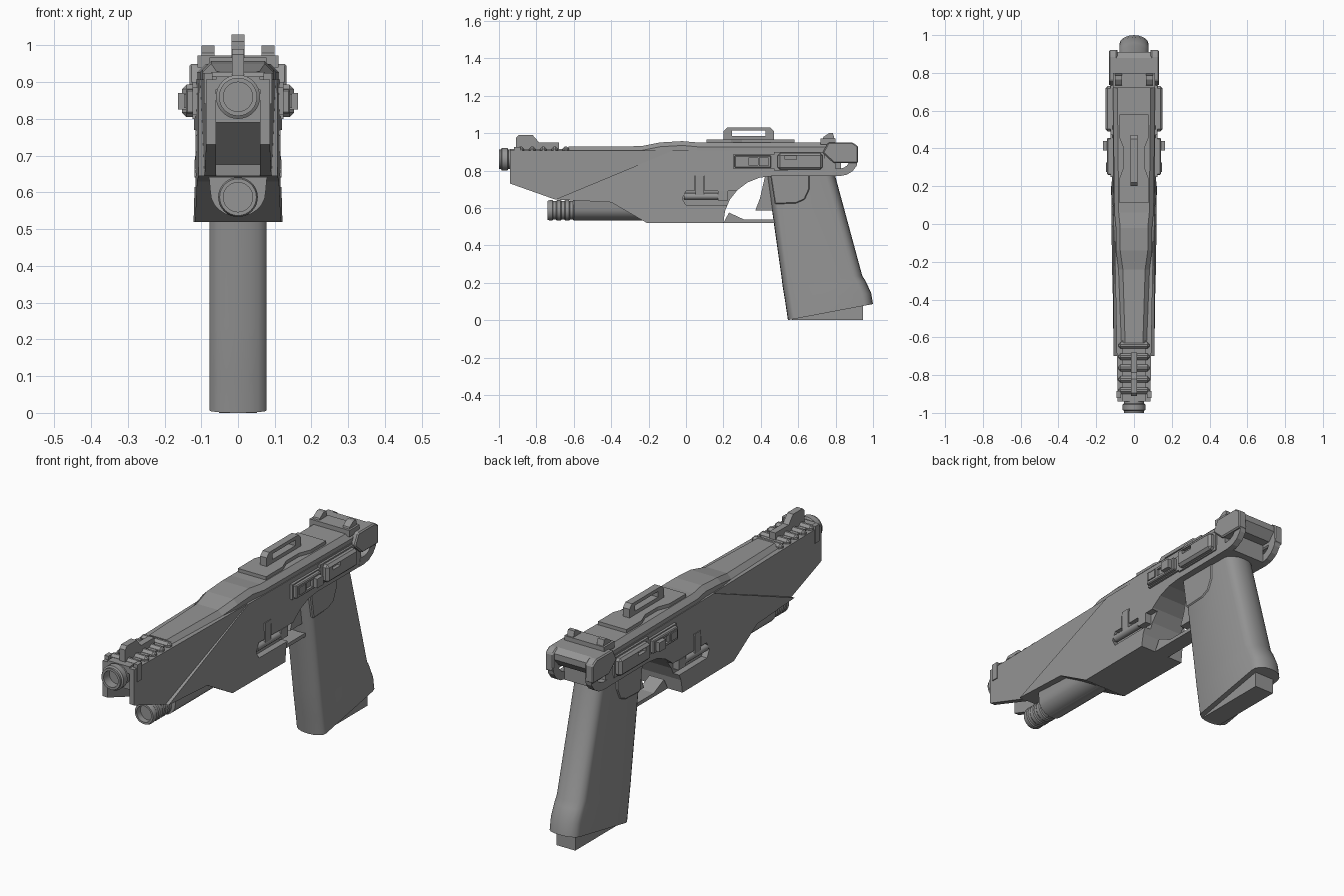
import bpy, bmesh, math
from math import sin, cos, pi

if "Cube" in bpy.data.objects:
    bpy.data.objects.remove(bpy.data.objects["Cube"])

shade = (.3, .3, .3, 1)
grey = bpy.data.materials.new("gunmetal grey")
grey.use_nodes = True
grey.diffuse_color = shade
grey.node_tree.nodes["Principled BSDF"].inputs["Base Color"].default_value = shade

# Shared landmark heights and widths
deck, slide_top, frame, belly = .907, .95, .77, .52
core, grip_half = .07, .078
bore_height, tube_height, lever_height = .86, .587, .662


def finish(name, bm, smooth=False, bevel=0):
    bmesh.ops.recalc_face_normals(bm, faces=bm.faces)
    mesh = bpy.data.meshes.new(name)
    bm.to_mesh(mesh)
    bm.free()
    mesh.materials.append(grey)
    ob = bpy.data.objects.new(name, mesh)
    bpy.context.collection.objects.link(ob)
    if bevel:
        mod = ob.modifiers.new("chamfer", "BEVEL")
        mod.width, mod.segments, mod.limit_method = bevel, 1, "ANGLE"
    if smooth:
        bpy.ops.object.select_all(action="DESELECT")
        ob.select_set(True)
        bpy.context.view_layer.objects.active = ob
        bpy.ops.object.shade_smooth_by_angle(angle=math.radians(35))
    return ob


def skin(bm, rings):
    """Bridge equal rings of points and cap both ends."""
    rows = [[bm.verts.new(point) for point in ring] for ring in rings]
    count = len(rows[0])
    for low, high in zip(rows, rows[1:]):
        for i in range(count):
            j = (i + 1) % count
            bm.faces.new((low[i], low[j], high[j], high[i]))
    bm.faces.new(rows[0])
    bm.faces.new(reversed(rows[-1]))


def loft(name, rings, smooth=False):
    bm = bmesh.new()
    skin(bm, rings)
    return finish(name, bm, smooth)


def prism(name, outline, outer, inner=None, bevel=0):
    """Side outline (y, z) across the middle, or a mirrored pair when inner is given."""
    width = outer if callable(outer) else (lambda y, z: outer)
    bm = bmesh.new()
    for side in ((1,) if inner is None else (1, -1)):
        skin(bm, [[(side * width(y, z), y, z) for y, z in outline],
                  [(side * (-width(y, z) if inner is None else inner), y, z) for y, z in outline]])
    return finish(name, bm, bevel=bevel)


def box(name, y_range, z_range, outer, inner=None, bevel=0):
    (front, back), (low, high) = y_range, z_range
    outline = [(front, low), (back, low), (back, high), (front, high)]
    return prism(name, outline, outer, inner, bevel)


def lathe(name, profile, height, x=0, sides=32):
    """Revolve (y, radius) pairs around a line along y."""
    angles = [math.tau * i / sides for i in range(sides)]
    return loft(name, [[(x + r * cos(a), y, height + r * sin(a)) for a in angles]
                       for y, r in profile], smooth=True)


def cut(target, cutter):
    mod = target.modifiers.new("cut", "BOOLEAN")
    mod.operation, mod.object, mod.solver = "DIFFERENCE", cutter, "EXACT"
    cutter.hide_render = True
    cutter.hide_set(True)


def rear_width(y, z):
    """Receiver flares gently to the back and to the bottom."""
    return .112 + .01 * y - .03 * (z - .75)


def front_width(y, z):
    return .1 + .018 * (y + .2)


# Main receiver with a curved trigger arch
arch_steps = [pi / 2 * i / 6 for i in range(7)]
arch = [(.46 - .26 * sin(a), belly + (frame - belly) * cos(a)) for a in arch_steps]
receiver = prism("receiver", [(-.7, .645), (-.07, deck), (.8, deck), (.8, frame)] + arch
                 + [(-.21, belly), (-.4, .63)], rear_width)

# Lever set into a recess on each side
lever_slot = (.045, .1)
cut(receiver, prism("lever_recess_cutter", [
    (-.02, .65), (0, .615), (.3, .615), (.3, .69), (lever_slot[1], .69), (lever_slot[1], frame),
    (lever_slot[0], frame), (lever_slot[0], .69), (0, .69)], outer=.2, inner=.085))
for label, side in (("left", 1), ("right", -1)):
    lathe(label + "_lever_rod", [(-.01, .018), (.22, .018)], lever_height, x=side * .1, sides=12)
box("lever_posts", (.05, .095), (lever_height, frame), outer=.116, inner=.08)
box("lever_collars", (.17, .225), (.64, .69), outer=.118, inner=.08)

# Forward shell and the core between its cheeks
prism("forward_cheeks", [(-.94, deck), (-.94, .73), (-.7, .645), (-.3, .645), (-.07, deck)],
      front_width, inner=.06)
prism("forward_core", [(-.92, .9), (-.92, .79), (-.75, .79), (-.6, .65), (-.1, .65), (-.1, .9)], core)
box("cheek_notch_plates", (-.92, -.885), (.84, .925), outer=.092, inner=core)


# Chamfered slide on top
def slide_ring(y, half, top, chamfer=.023):
    side = [(half, .89), (half, top - chamfer), (half - chamfer, top)]
    return [(x, y, z) for x, z in side] + [(-x, y, z) for x, z in reversed(side)]


loft("slide", [slide_ring(-.63, core, .927), slide_ring(-.24, .082, .93),
               slide_ring(-.14, .096, slide_top), slide_ring(-.02, .096, .957),
               slide_ring(.06, .104, slide_top), slide_ring(.8, .112, slide_top)])

# Ribbed rail and front sight
box("rail_core", (-.94, -.6), (.88, .915), outer=.06)
for i in range(5):
    start = -.9 + i * .06
    box(f"rail_rib_{i + 1}", (start, start + .035), (.88, .928), outer=.083, bevel=.012)
prism("front_sight", [(-.91, .9), (-.91, .975), (-.895, .99), (-.82, .99),
                      (-.785, slide_top), (-.68, slide_top), (-.68, .9)], outer=.016)

# Hollow muzzle
rim, collar, bore = .052, .06, .04
lathe("muzzle", [(-.9, rim), (-.95, rim), (-.955, collar), (-.985, collar), (-.99, rim),
                 (-1, rim), (-1, bore), (-.955, bore)], bore_height)

# Lower tube with evenly spaced grooves and a hollow mouth
tube, groove = .054, .05
tube_profile = [(-.2, tube)]
for i in range(3):
    start = -.6 - i * .045
    tube_profile += [(start, tube), (start - .005, groove), (start - .02, groove), (start - .025, tube)]
tube_profile += [(-.73, tube), (-.74, groove), (-.74, bore), (-.71, bore)]
lathe("lower_tube", tube_profile, tube_height)

# Rounded cradle holding the tube
cradle_arc = [pi * i / 12 for i in range(13)]
cradle = [(.08, .655)] + [(.075 * cos(a), .6 - .066 * sin(a)) for a in cradle_arc] + [(-.08, .655)]
loft("tube_cradle", [[(x, y, z) for x, z in cradle] for y in (-.6, -.2)], smooth=True)

# Waisted top plate with a raised loop
plate_side = [(.078, .11), (.078, .24), (.055, .3), (.055, .4), (.078, .46), (.078, .58)]
plate = plate_side + [(-x, y) for x, y in reversed(plate_side)]
loft("top_plate", [[(x, y, z) for x, y in plate] for z in (.93, .967)])
loop = prism("top_loop", [(.2, .96), (.2, 1.01), (.22, 1.03), (.45, 1.03), (.47, 1.01), (.47, .96)],
             outer=.018)
cut(loop, box("loop_cutter", (.245, .425), (.985, 1.013), outer=.05))

# Side control boxes
box("side_rail_plates", (.25, .47), (.81, .885), outer=.124, inner=.09)
box("rear_rail_plates", (.47, .74), (.8, .9), outer=.124, inner=.09)
control = box("control_boxes", (.26, .455), (.815, .88), outer=.142, inner=.1, bevel=.004)
cut(control, box("control_cutter", (.335, .385), (.83, .866), outer=.2, inner=.13))
box("control_buttons", (.39, .44), (.825, .87), outer=.163, inner=.12)
box("control_tabs", (.275, .325), (.83, .868), outer=.147, inner=.12)
port = box("rear_side_boxes", (.49, .73), (.805, .893), outer=.152, inner=.11, bevel=.012)
cut(port, box("port_cutter", (.53, .59), (.86, .88), outer=.2, inner=.135))

# Rear cap: shoulder cheeks, curved hooks, cross block and sight posts
prism("rear_cheeks", [(.73, .895), (.76, slide_top), (.89, slide_top), (.92, .93), (.92, .84),
                      (.79, .84)], outer=.132, inner=.088, bevel=.006)
hook_steps = [pi / 2 * i / 4 for i in range(5)]
hook_outer = [(.82 + .1 * cos(a), .86 - .09 * sin(a)) for a in hook_steps]
hook_inner = [(.82 + .055 * cos(a), .86 - .05 * sin(a)) for a in reversed(hook_steps)]
prism("rear_hooks", hook_outer + [(.78, frame), (.79, .81)] + hook_inner, outer=.12, inner=.088)
prism("rear_cross_block", [(.78, .86), (.78, slide_top), (.88, slide_top), (.91, .93), (.91, .9),
                           (.875, .86)], outer=.1)
box("rear_lower_bar", (.79, .83), (frame, .87), outer=.09)
box("rear_sight_base", (.72, .8), (.94, .972), outer=.11)
prism("rear_sight_posts", [(.725, slide_top), (.735, .98), (.765, 1), (.785, 1), (.8, slide_top)],
      outer=.1, inner=.064)

# Trigger and guard
prism("trigger", [(.425, .78), (.5, .78), (.5, .585), (.37, .585), (.395, .65)], outer=.028)
prism("trigger_guard", [(.2, belly), (.5, belly), (.5, .538), (.31, .538), (.23, .575)], outer=.04)


# Grip with rounded front and back, flared heel and magazine foot
def grip_ring(front, back, front_height, back_height):
    arc = [pi * i / 8 for i in range(9)]
    ring = [(grip_half * cos(a), front + .035 * (1 - sin(a))) for a in arc]
    ring += [(-grip_half * cos(a), back - .05 * (1 - sin(a))) for a in arc]
    slope = (back_height - front_height) / (back - front)
    return [(x, y, front_height + slope * (y - front)) for x, y in ring]


loft("grip", [grip_ring(.43, .79, .8, .8), grip_ring(.51, .943, .235, .235),
              grip_ring(.517, .96, .18, .21), grip_ring(.53, .99, .1, .145),
              grip_ring(.545, 1, 0, .086)], smooth=True)
prism("magazine_foot", [(.565, 0), (.945, 0), (.945, .1), (.6, .06)], outer=.052)
prism("grip_shoulders", [(.45, .78), (.475, .62), (.59, .625), (.635, .645), (.66, .7), (.66, .78)],
      outer=.083, inner=.06, bevel=.005)
